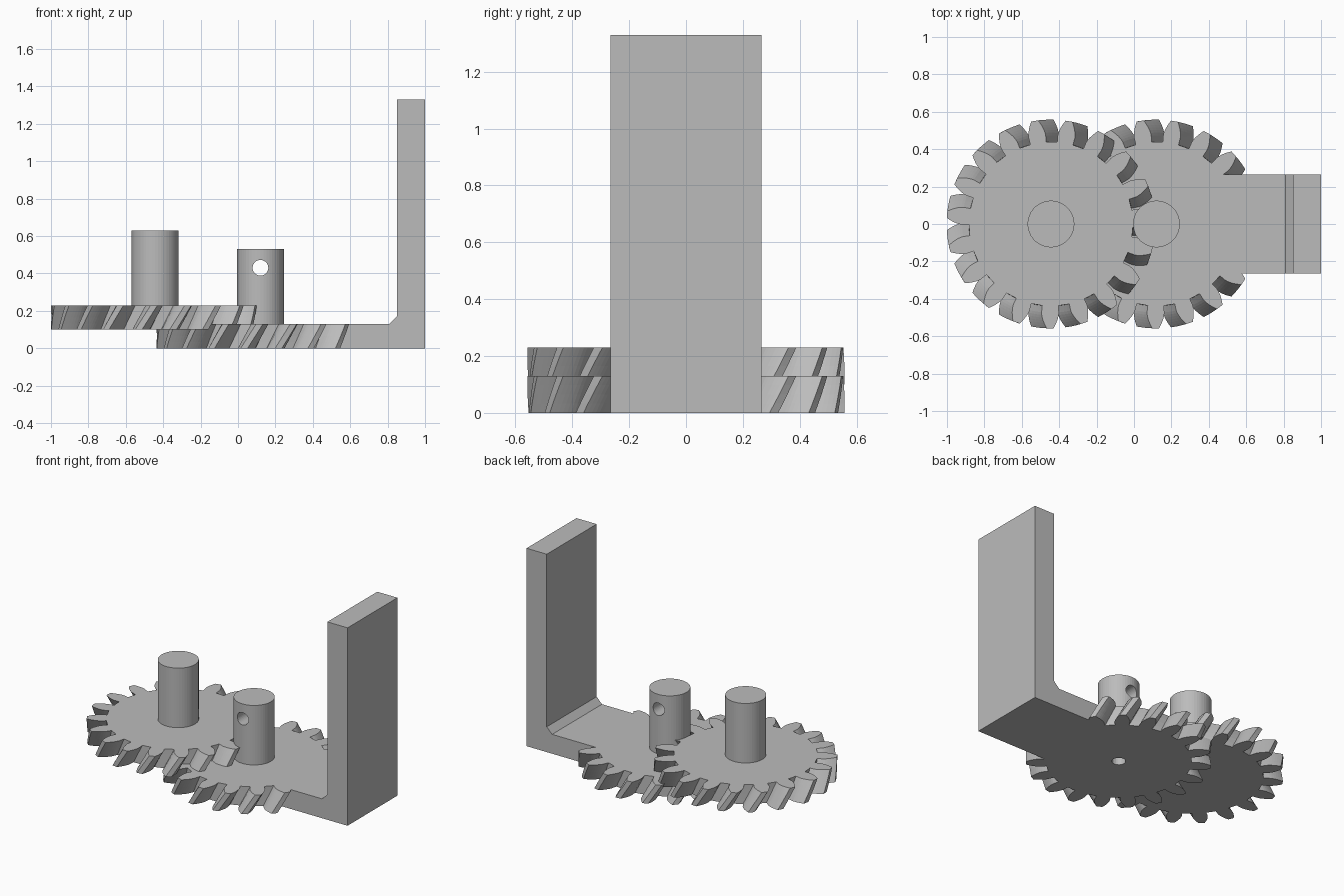
import bpy
import bmesh
from math import sin, cos, tan, acos, pi, radians
from mathutils import Matrix

cube = bpy.data.objects.get("Cube")
if cube:
    bpy.data.objects.remove(cube, do_unlink=True)

# Single grey finish
grey = bpy.data.materials.new("plain_grey")
grey.use_nodes = True
GREY = (0.5, 0.5, 0.5, 1)
grey.diffuse_color = GREY
grey.node_tree.nodes["Principled BSDF"].inputs["Base Color"].default_value = GREY

# Gear proportions
TEETH, THICK = 19, 0.13
TIP = 0.558
MODULE = 2 * TIP / (TEETH + 2)
PITCH = MODULE * TEETH / 2
ROOT = PITCH - 1.25 * MODULE
BASE = PITCH * cos(radians(20))
TWIST = THICK * tan(radians(30)) / PITCH


def finish(name, bm):
    bmesh.ops.recalc_face_normals(bm, faces=bm.faces)
    mesh = bpy.data.meshes.new(name)
    bm.to_mesh(mesh)
    bm.free()
    mesh.materials.append(grey)
    obj = bpy.data.objects.new(name, mesh)
    bpy.context.collection.objects.link(obj)
    return obj


def cylinder(name, radius, length, center, along_y=False, segments=48):
    bm = bmesh.new()
    turn = Matrix.Rotation(pi / 2 if along_y else 0, 4, 'X')
    bmesh.ops.create_cone(bm, cap_ends=True, segments=segments, radius1=radius,
                          radius2=radius, depth=length,
                          matrix=Matrix.Translation(center) @ turn)
    return finish(name, bm)


def boolean(target, other, operation):
    """Apply a boolean and discard the helper object."""
    mod = target.modifiers.new(operation.lower(), 'BOOLEAN')
    mod.operation, mod.object, mod.solver = operation, other, 'EXACT'
    bpy.context.view_layer.objects.active = target
    bpy.ops.object.modifier_apply(modifier=mod.name)
    bpy.data.objects.remove(other, do_unlink=True)


def involute(angle):
    return tan(angle) - angle


def half_angle(r):
    """Half the angular width of a tooth at radius r."""
    return pi / (2 * TEETH) + involute(radians(20)) - involute(acos(min(1, BASE / r)))


def gear_outline():
    steps = 6
    flank = [ROOT] + [BASE + (TIP - BASE) * i / steps for i in range(steps + 1)]
    points = []
    for k in range(TEETH):
        mid = 2 * pi * k / TEETH
        points += [(r, mid - half_angle(r)) for r in flank]
        points += [(r, mid + half_angle(r)) for r in reversed(flank)]
    return points


def helical_gear(name, x, z, layers=4):
    bm = bmesh.new()
    outline = gear_outline()
    rings = []
    for i in range(layers + 1):
        t = i / layers
        spin = TWIST * (t - 0.5)
        rings.append([bm.verts.new((x + r * cos(a + spin), r * sin(a + spin), z + THICK * t))
                      for r, a in outline])
    n = len(outline)
    for low, high in zip(rings, rings[1:]):
        for j in range(n):
            k = (j + 1) % n
            bm.faces.new((low[j], low[k], high[k], high[j]))
    bm.faces.new(rings[0])
    bm.faces.new(rings[-1])
    return finish(name, bm)


def gear_with_shaft(prefix, x, z, shaft_top):
    gear = helical_gear(prefix + "_gear", x, z)
    base = z + THICK - 0.02
    shaft = cylinder(prefix + "_shaft", 0.125, shaft_top - base,
                     (x, 0, (base + shaft_top) / 2))
    # Blind bore from underneath
    for part in (gear, shaft):
        bore = cylinder("bore_cutter", 0.042, 0.6, (x, 0, z), segments=24)
        boolean(part, bore, 'DIFFERENCE')
    return gear, shaft


# Upper gear and lower gear, each with its shaft
gear_with_shaft("upper", -0.444, 0.1, 0.63)
lower_gear, lower_shaft = gear_with_shaft("lower", 0.12, 0.0, 0.53)

# Cross hole through the lower shaft
boolean(lower_shaft, cylinder("cross_hole_cutter", 0.042, 0.6, (0.12, 0, 0.43), True, 32),
        'DIFFERENCE')

# Upright bracket with a chamfered inner corner, fused to the lower gear
profile = [(0.3, 0), (1, 0), (1, 1.33), (0.85, 1.33), (0.85, 0.17), (0.81, 0.13), (0.3, 0.13)]
bm = bmesh.new()
face = bm.faces.new([bm.verts.new((x, -0.265, z)) for x, z in profile])
sweep = bmesh.ops.extrude_face_region(bm, geom=[face])
bmesh.ops.translate(bm, vec=(0, 0.53, 0),
                    verts=[g for g in sweep["geom"] if isinstance(g, bmesh.types.BMVert)])
boolean(lower_gear, finish("bracket", bm), 'UNION')
lower_gear.name = "lower_gear_with_bracket"
